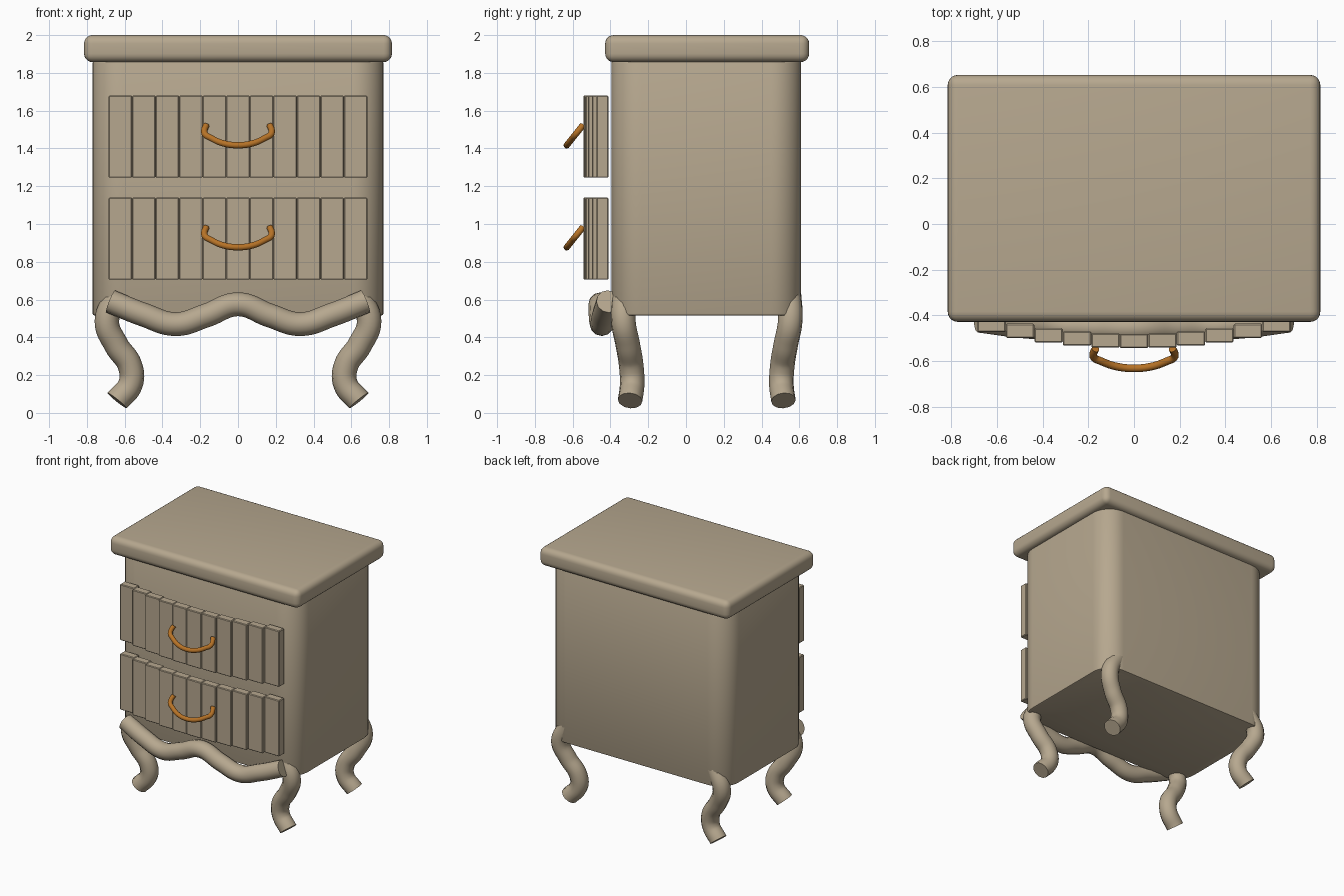
import bpy
import bmesh
from math import radians
from mathutils import Vector

if "Cube" in bpy.data.objects:
    bpy.data.objects.remove(bpy.data.objects["Cube"], do_unlink=True)


def make_material(name, rgb):
    mat = bpy.data.materials.new(name)
    mat.use_nodes = True
    mat.diffuse_color = (*rgb, 1)
    mat.node_tree.nodes["Principled BSDF"].inputs["Base Color"].default_value = (*rgb, 1)
    return mat


wood = make_material("tan wood", (0.47, 0.39, 0.275))
brass = make_material("aged brass", (0.47, 0.17, 0.02))


def finish(name, mesh, mat):
    """Link a mesh as an object with smooth shading and sharp creases."""
    mesh.materials.clear()
    mesh.materials.append(mat)
    obj = bpy.data.objects.new(name, mesh)
    bpy.context.collection.objects.link(obj)
    bpy.ops.object.select_all(action="DESELECT")
    obj.select_set(True)
    bpy.context.view_layer.objects.active = obj
    bpy.ops.object.shade_smooth_by_angle(angle=radians(35))
    return obj


def box(name, low, high, mat, bevel, segments=1, corner=0):
    """Box between two corners; corner rounds the upright edges first."""
    low, high = Vector(low), Vector(high)
    bm = bmesh.new()
    bmesh.ops.create_cube(bm, size=1)
    for v in bm.verts:
        v.co = (low + high) / 2 + v.co * (high - low)
    if corner:
        upright = [e for e in bm.edges
                   if abs(e.verts[0].co.z - e.verts[1].co.z) > 0.1]
        bmesh.ops.bevel(bm, geom=upright, offset=corner, segments=10,
                        profile=0.5, affect="EDGES")
    edges = [e for e in bm.edges if e.calc_face_angle(0) > radians(40)]
    bmesh.ops.bevel(bm, geom=edges, offset=bevel, segments=segments,
                    profile=0.5, affect="EDGES")
    mesh = bpy.data.meshes.new(name)
    bm.to_mesh(mesh)
    bm.free()
    return finish(name, mesh, mat)


def tube(name, points, radius, mat):
    """Round bar swept along a smooth path, with flat end caps."""
    curve = bpy.data.curves.new(name + " path", "CURVE")
    curve.dimensions = "3D"
    curve.bevel_depth = radius
    curve.bevel_resolution = 4
    curve.resolution_u = 8
    curve.use_fill_caps = True
    spline = curve.splines.new("BEZIER")
    spline.bezier_points.add(len(points) - 1)
    for bp, p in zip(spline.bezier_points, points):
        bp.co = p
        bp.handle_left_type = bp.handle_right_type = "AUTO"
    path = bpy.data.objects.new(name + " path", curve)
    bpy.context.collection.objects.link(path)
    graph = bpy.context.evaluated_depsgraph_get()
    mesh = bpy.data.meshes.new_from_object(path.evaluated_get(graph))
    bpy.data.objects.remove(path, do_unlink=True)
    return finish(name, mesh, mat)


def mirrored(half):
    """Complete a path that starts on the left and ends at x = 0."""
    return half + [(-x, y, z) for x, y, z in reversed(half[:-1])]


# Cabinet body and top
BODY_MID_Y = 0.11
box("cabinet_body", (-0.77, -0.395, 0.515), (0.77, 0.61, 1.865), wood, 0.012, 2, corner=0.16)
box("table_top", (-0.815, -0.428, 1.857), (0.815, 0.652, 2.0), wood, 0.045, 5)

# Bowed drawer fronts made of upright slats, each with a pull handle
SLATS = 11
WIDTH = 1.37 / SLATS
for label, bottom in (("lower", 0.705), ("upper", 1.245)):
    for i in range(SLATS):
        x = (i - (SLATS - 1) / 2) * WIDTH
        front = -0.543 + 0.07 * (x / 0.623) ** 2
        box(f"{label}_drawer_slat_{i + 1}",
            (x - WIDTH / 2, front, bottom),
            (x + WIDTH / 2, front + 0.062, bottom + 0.435), wood, 0.005)
    # Handle path: sideways position and how far along the outward slope
    half = [(0.168, 0), (0.178, 0.26), (0.174, 0.46), (0.145, 0.63),
            (0.08, 0.9), (0, 1)]
    pull = [(x, -0.546 - 0.085 * t, bottom + 0.278 - 0.106 * t) for x, t in half]
    tube(f"{label}_drawer_handle", mirrored(pull), 0.017, brass)

# Wavy apron rail under the drawers
apron = [(0.675, -0.412, 0.59), (0.5, -0.435, 0.52), (0.33, -0.446, 0.47),
         (0.17, -0.452, 0.515), (0, -0.454, 0.575)]
tube("apron_rail", mirrored(apron), 0.063, wood)

# Curved legs, mirrored to all four corners
leg = [(0.625, -0.325, 0.635), (0.694, -0.332, 0.49), (0.645, -0.308, 0.36),
       (0.572, -0.29, 0.25), (0.568, -0.285, 0.155), (0.64, -0.296, 0.065)]
for side, sx in (("left", 1), ("right", -1)):
    for end, sy in (("front", 1), ("back", -1)):
        pts = [(x * sx, BODY_MID_Y + (y - BODY_MID_Y) * sy, z) for x, y, z in leg]
        tube(f"{end}_{side}_leg", pts, 0.065, wood)
